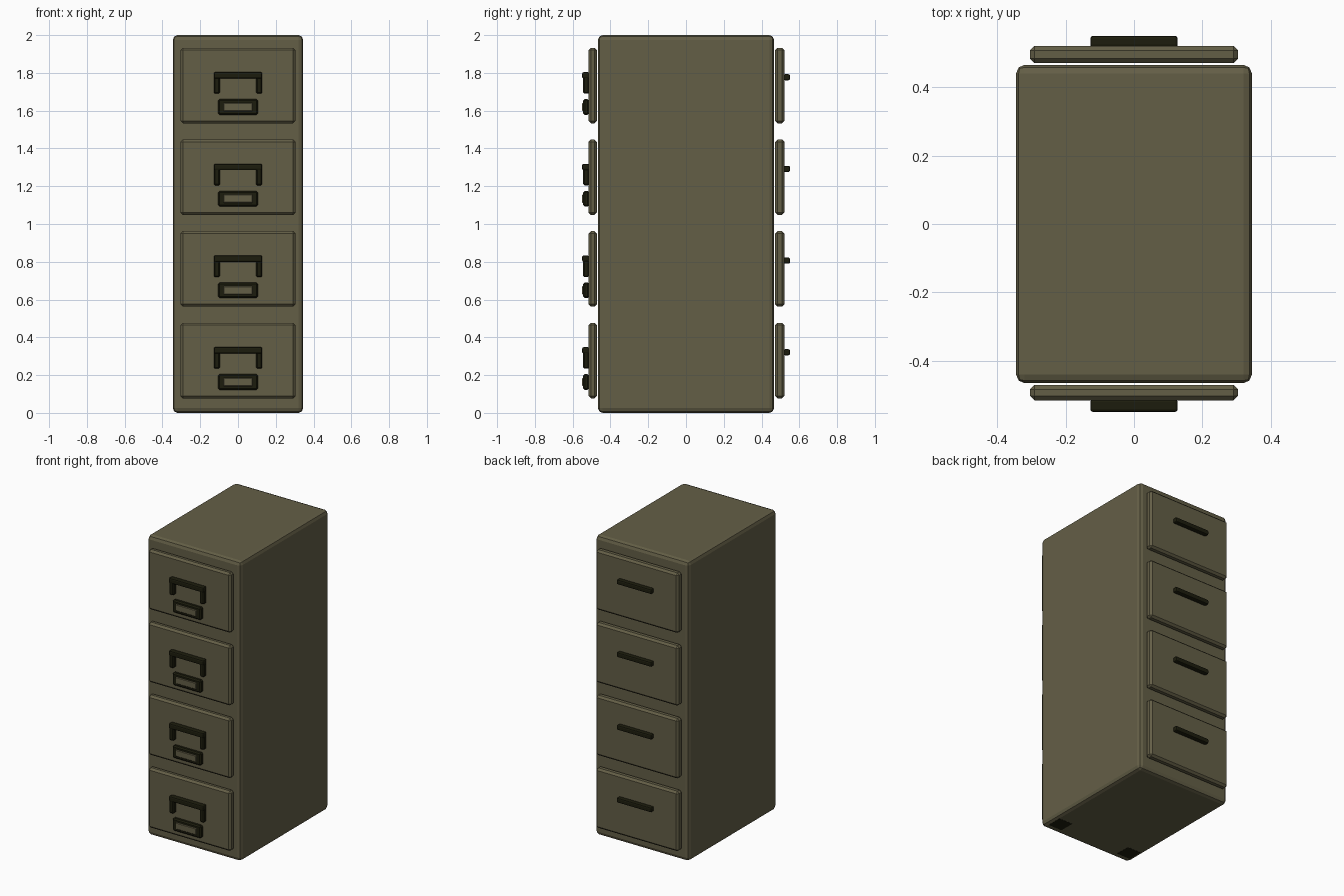
import bpy

if "Cube" in bpy.data.objects:
    bpy.data.objects.remove(bpy.data.objects["Cube"])


def material(name, color):
    m = bpy.data.materials.new(name)
    m.diffuse_color = (*color, 1)
    m.use_nodes = True
    m.node_tree.nodes["Principled BSDF"].inputs["Base Color"].default_value = m.diffuse_color
    return m


olive = material("olive_paint", (0.127, 0.114, 0.062))
dark = material("dark_metal", (0.012, 0.012, 0.004))


def box(name, lo, hi, mat, bevel=0.0, segments=1):
    """Bevelled box between two opposite corners."""
    bpy.ops.mesh.primitive_cube_add(size=1)
    ob = bpy.context.object
    ob.name = ob.data.name = name
    for v in ob.data.vertices:
        v.co = [l if c < 0 else h for c, l, h in zip(v.co, lo, hi)]
    ob.data.materials.append(mat)
    if bevel:
        mod = ob.modifiers.new("bevel", 'BEVEL')
        mod.width = bevel
        mod.segments = segments
    return ob


# Cabinet body
box("cabinet_body", (-0.345, -0.466, 0), (0.345, 0.466, 2), olive, 0.025, 2)

# Front feet, almost flush with the underside
for side, x in (("left", -0.27), ("right", 0.27)):
    box(f"foot_{side}", (x - 0.05, -0.42, -0.001), (x + 0.05, -0.32, 0.03), dark)

for i in range(4):
    z = 0.277 + 0.4853 * i
    n = i + 1
    # Drawer panels on the front and back
    box(f"front_drawer_{n}", (-0.305, -0.516, z - 0.2), (0.305, -0.472, z + 0.2), olive, 0.013)
    box(f"back_drawer_{n}", (-0.305, 0.472, z - 0.2), (0.305, 0.521, z + 0.2), olive, 0.013)

    # Front handle: bar and two posts
    box(f"handle_bar_{n}", (-0.128, -0.55, z + 0.037), (0.128, -0.513, z + 0.071), dark, 0.008, 2)
    for side, x in (("left", -0.112), ("right", 0.112)):
        box(f"handle_post_{side}_{n}", (x - 0.016, -0.544, z - 0.043),
            (x + 0.016, -0.513, z + 0.045), dark, 0.006)

    # Label holder with its raised card plate
    box(f"label_holder_{n}", (-0.105, -0.544, z - 0.155), (0.105, -0.513, z - 0.072), dark, 0.008)
    box(f"label_card_{n}", (-0.077, -0.55, z - 0.136), (0.077, -0.541, z - 0.091), olive, 0.004)

    # Back handle bar
    box(f"back_handle_{n}", (-0.128, 0.517, z + 0.028), (0.128, 0.551, z + 0.06), dark, 0.008, 2)
